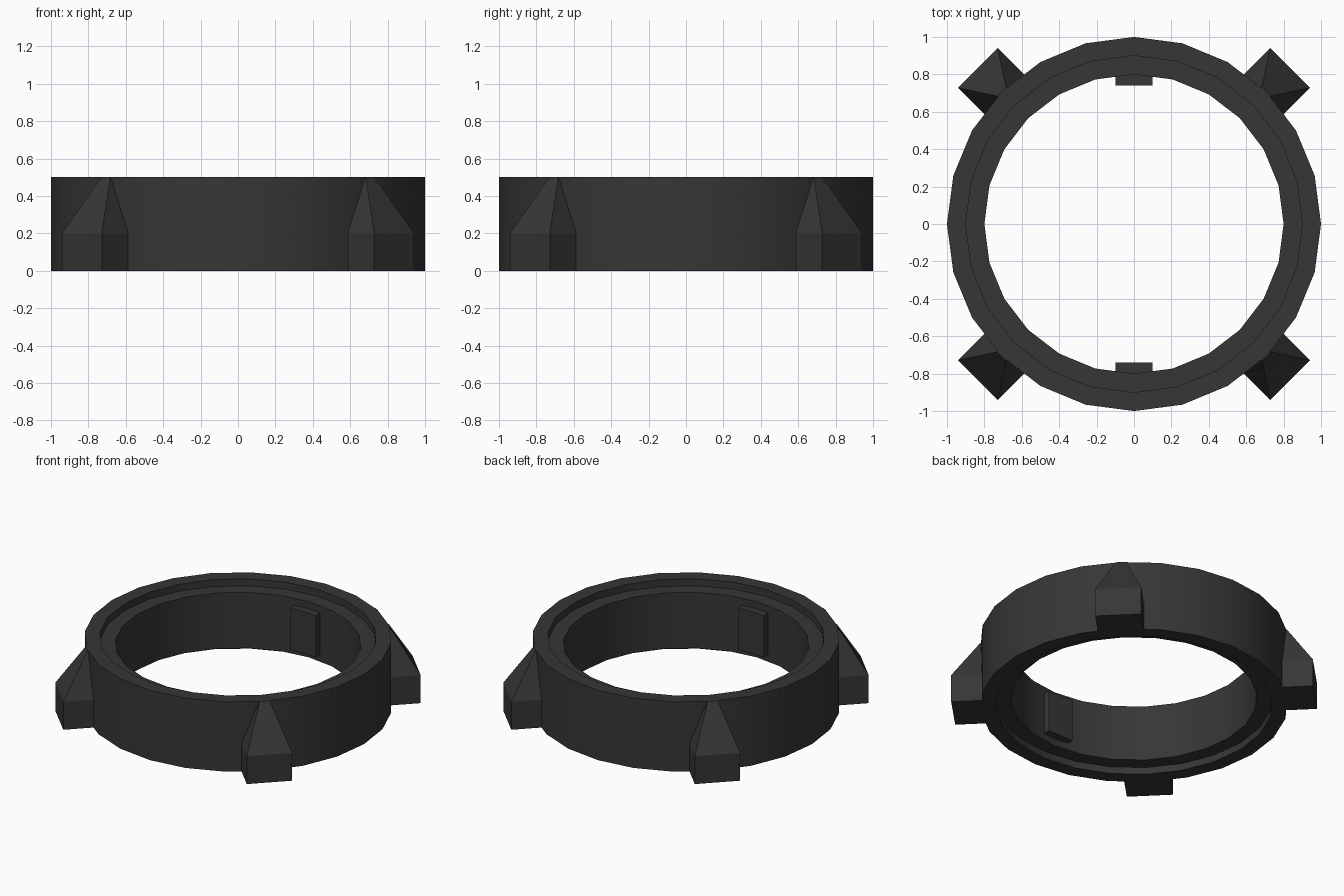
import bpy, bmesh, math
from mathutils import Matrix

if "Cube" in bpy.data.objects:
    bpy.data.objects.remove(bpy.data.objects["Cube"])

dark = bpy.data.materials.new("dark grey")
dark.diffuse_color = (0.037, 0.037, 0.037, 1)
dark.use_nodes = True
dark.node_tree.nodes["Principled BSDF"].inputs["Base Color"].default_value = dark.diffuse_color


def finish(name, bm, smooth=False):
    bmesh.ops.recalc_face_normals(bm, faces=bm.faces)
    me = bpy.data.meshes.new(name)
    bm.to_mesh(me)
    bm.free()
    me.materials.append(dark)
    ob = bpy.data.objects.new(name, me)
    bpy.context.collection.objects.link(ob)
    if smooth:
        bpy.ops.object.select_all(action='DESELECT')
        ob.select_set(True)
        bpy.context.view_layer.objects.active = ob
        bpy.ops.object.shade_smooth_by_angle(angle=math.radians(30))
    return ob


def prism(name, sections, angle):
    """Box-like part from (z, inner radius, outer radius, half width) sections, turned about z."""
    bm = bmesh.new()
    loops = [[bm.verts.new((r, t, z)) for r, t in ((r0, -w), (r1, -w), (r1, w), (r0, w))]
             for z, r0, r1, w in sections]
    bm.faces.new(loops[0])
    bm.faces.new(loops[-1])
    for a, b in zip(loops, loops[1:]):
        for i in range(4):
            j = (i + 1) % 4
            bm.faces.new((a[i], a[j], b[j], b[i]))
    bm.transform(Matrix.Rotation(math.radians(angle), 4, 'Z'))
    return finish(name, bm)


# Ring: stepped cross-section swept round 24 sides
profile = [(1, 0), (1, 0.5), (0.9, 0.5), (0.9, 0.45),
           (0.8, 0.45), (0.8, 0.05), (0.9, 0.05), (0.9, 0)]
SIDES = 24
bm = bmesh.new()
rings = []
for k in range(SIDES):
    a = 2 * math.pi * k / SIDES
    rings.append([bm.verts.new((r * math.cos(a), r * math.sin(a), z)) for r, z in profile])
for k in range(SIDES):
    p, q = rings[k], rings[(k + 1) % SIDES]
    for i in range(len(profile)):
        j = (i + 1) % len(profile)
        bm.faces.new((p[i], q[i], q[j], p[j]))
finish("ring", bm, smooth=True)

# Four tapered lugs on the diagonals
for n in range(4):
    prism(f"outer_lug_{n + 1}",
          [(0, 0.94, 1.18, 0.15), (0.2, 0.94, 1.18, 0.15), (0.5, 0.94, 1.0, 0.033)],
          45 + 90 * n)

# Two keys on the inner wall, back and front
for n, angle in enumerate((90, -90)):
    prism(f"inner_key_{n + 1}", [(0.1, 0.74, 0.83, 0.1), (0.4, 0.74, 0.83, 0.1)], angle)
